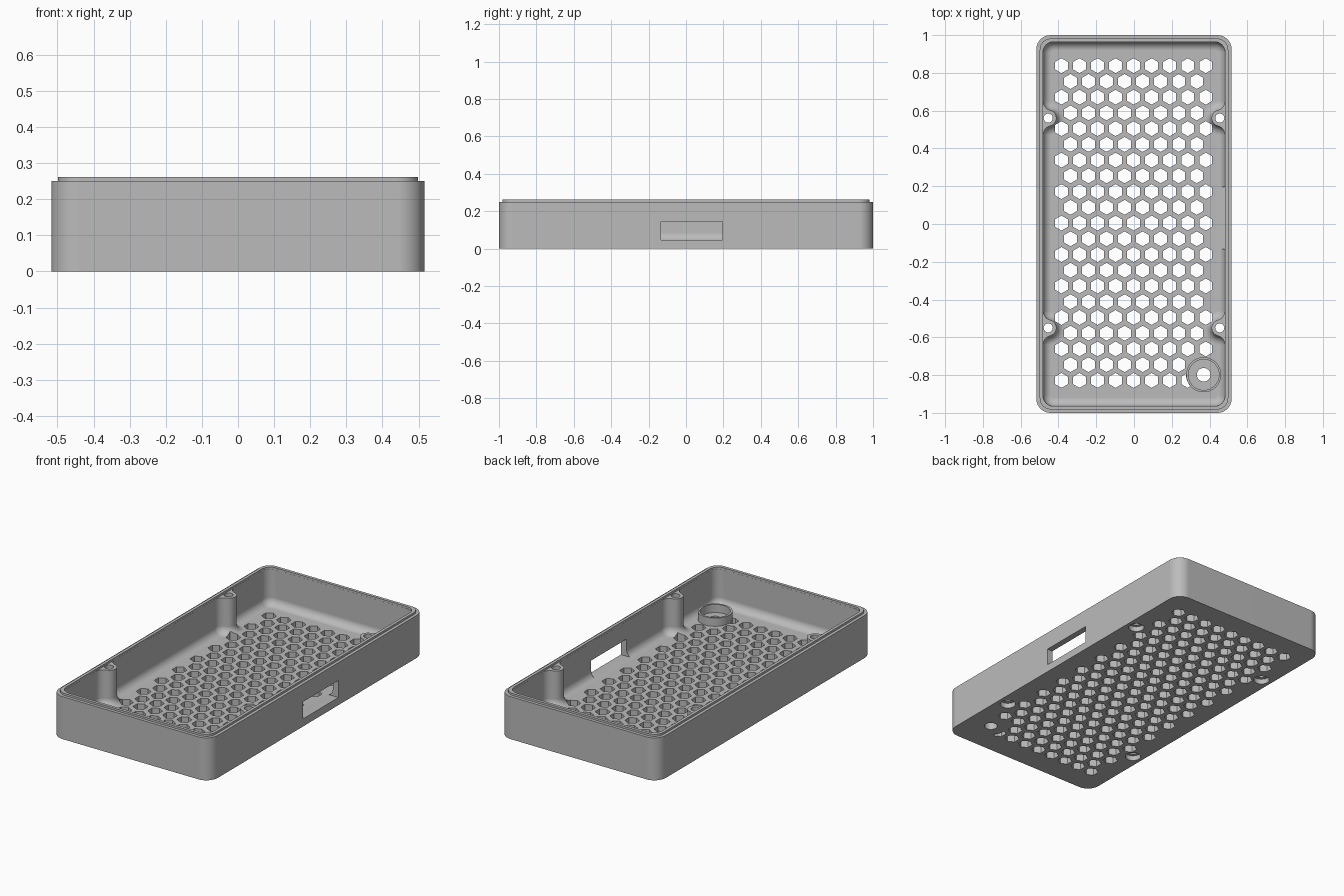
import bpy, bmesh, math
from math import cos, sin, radians, sqrt, atan2, pi

if "Cube" in bpy.data.objects:
    bpy.data.objects.remove(bpy.data.objects["Cube"])

HX, HY = 0.517, 1.0            # outer half sizes
RIM, TOP = 0.25, 0.262         # wall shoulder and lip heights
FLOOR, FILLET = 0.04, 0.045    # floor thickness and inner floor rounding
AX, AY, AR = 0.481, 0.964, 0.055   # cavity half sizes and corner radius
PX, PR, PF = 0.454, 0.043, 0.05    # screw post position, radius, wall blend
POST_Y = (0.561, 0.55)         # back and front post distances
BOSS = (0.369, -0.798)

grey = bpy.data.materials.new("grey plastic")
grey.diffuse_color = (0.5, 0.5, 0.5, 1)
grey.use_nodes = True
grey.node_tree.nodes["Principled BSDF"].inputs["Base Color"].default_value = grey.diffuse_color


def arc(cx, cy, r, a0, a1, n):
    return [(cx + r * cos(a0 + (a1 - a0) * i / n),
             cy + r * sin(a0 + (a1 - a0) * i / n)) for i in range(n + 1)]


def four(back, front):
    """Mirror a quarter outline (back right, front right) all the way round."""
    return (back + [(-x, y) for x, y in reversed(back)]
            + [(-x, -y) for x, y in front] + [(x, -y) for x, y in reversed(front)])


def rounded(hx, hy, r):
    q = arc(hx - r, hy - r, r, 0, pi / 2, 8)
    return four(q, q)


def cavity_outline(d):
    """Inner wall outline with post bulges, shrunk by d."""
    def quarter(py):
        fx = AX - PF
        dy = sqrt((PR + PF) ** 2 - (fx - PX) ** 2)
        t = atan2(dy, PX - fx)
        return (arc(fx, py - dy, PF - d, 0, t, 7)
                + arc(PX, py, PR + d, pi + t, pi - t, 14)[1:-1]
                + arc(fx, py + dy, PF - d, -t, 0, 7)
                + arc(AX - AR, AY - AR, AR - d, 0, pi / 2, 8))
    return four(quarter(POST_Y[0]), quarter(POST_Y[1]))


def loft(name, layers):
    """Closed solid through stacked (outline, z) layers."""
    bm = bmesh.new()
    rings = [[bm.verts.new((x, y, z)) for x, y in pts] for pts, z in layers]
    for lo, hi in zip(rings, rings[1:]):
        n = len(lo)
        for i in range(n):
            j = (i + 1) % n
            bm.faces.new((lo[i], lo[j], hi[j], hi[i]))
    bm.faces.new(rings[0][::-1])
    bm.faces.new(rings[-1])
    return finish(name, bm)


def finish(name, bm):
    me = bpy.data.meshes.new(name)
    bm.to_mesh(me)
    bm.free()
    ob = bpy.data.objects.new(name, me)
    bpy.context.collection.objects.link(ob)
    return ob


def prisms(name, centres, r, z0, z1, sides, turn=0.0):
    bm = bmesh.new()
    for cx, cy in centres:
        pts = [(cx + r * cos(turn + 2 * pi * i / sides),
                cy + r * sin(turn + 2 * pi * i / sides)) for i in range(sides)]
        lo = [bm.verts.new((x, y, z0)) for x, y in pts]
        hi = [bm.verts.new((x, y, z1)) for x, y in pts]
        for i in range(sides):
            j = (i + 1) % sides
            bm.faces.new((lo[i], lo[j], hi[j], hi[i]))
        bm.faces.new(lo[::-1])
        bm.faces.new(hi)
    return finish(name, bm)


def combine(ob, tool, op='DIFFERENCE'):
    m = ob.modifiers.new("combine", 'BOOLEAN')
    m.operation, m.solver, m.object = op, 'EXACT', tool
    bpy.context.view_layer.objects.active = ob
    bpy.ops.object.modifier_apply(modifier=m.name)
    bpy.data.objects.remove(tool)


# Outer block with stepped lip
case = loft("case_shell", [(rounded(HX, HY, 0.075), 0), (rounded(HX, HY, 0.075), RIM),
                           (rounded(HX - 0.018, HY - 0.018, 0.06), RIM),
                           (rounded(HX - 0.018, HY - 0.018, 0.06), TOP)])

# Hollow inside with rounded floor edge, leaving the screw posts
layers = []
for i in range(9):
    a = radians(90 * i / 8)
    layers.append((cavity_outline(FILLET * (1 - sin(a))), FLOOR + FILLET * (1 - cos(a))))
layers.append((cavity_outline(0), 0.35))
combine(case, loft("cavity_cutter", layers))
combine(case, loft("post_top_cutter", [(rounded(AX + 0.0005, AY + 0.0005, AR), RIM),
                                       (rounded(AX + 0.0005, AY + 0.0005, AR), 0.35)]))

# Round collar on the floor with a drilled hole
combine(case, prisms("collar", [BOSS], 0.0925, 0.02, 0.088, 48), 'UNION')
combine(case, prisms("collar_pocket", [BOSS], 0.081, FLOOR, 0.2, 48))
combine(case, prisms("collar_hole", [BOSS], 0.036, -0.1, 0.2, 32))

# Honeycomb vents, kept clear of the collar
cells = []
for row in range(21):
    count = 9 - row % 2
    for c in range(count):
        x = (c - (count - 1) / 2) * 0.0955 - 0.002
        y = 0.838 - row * 0.0833
        if math.hypot(x - BOSS[0], y - BOSS[1]) > 0.07:
            cells.append((x, y))
vents = prisms("vent_cutter", cells, 0.0395, -0.05, 0.1, 6, pi / 6)
combine(vents, prisms("collar_keepout", [BOSS], 0.0935, -0.1, 0.2, 48))
combine(case, vents)

# Screw holes through the posts, counterbored below
posts = [(sx * PX, y) for sx in (-1, 1) for y in (POST_Y[0], -POST_Y[1])]
combine(case, prisms("screw_cutter", posts, 0.024, -0.1, 0.35, 24))
combine(case, prisms("screw_head_cutter", posts, 0.043, -0.1, 0.03, 32))

# Port opening in the right wall
port = [(0.4, -0.133), (0.6, -0.133), (0.6, 0.195), (0.4, 0.195)]
combine(case, loft("port_cutter", [(port, 0.045), (port, 0.145)]))

# Finish
case.data.materials.clear()
case.data.materials.append(grey)
for p in case.data.polygons:
    p.material_index = 0
bpy.ops.object.select_all(action='DESELECT')
case.select_set(True)
bpy.context.view_layer.objects.active = case
bpy.ops.object.shade_smooth_by_angle(angle=radians(30))
wn = case.modifiers.new("even shading", 'WEIGHTED_NORMAL')
wn.keep_sharp = True
